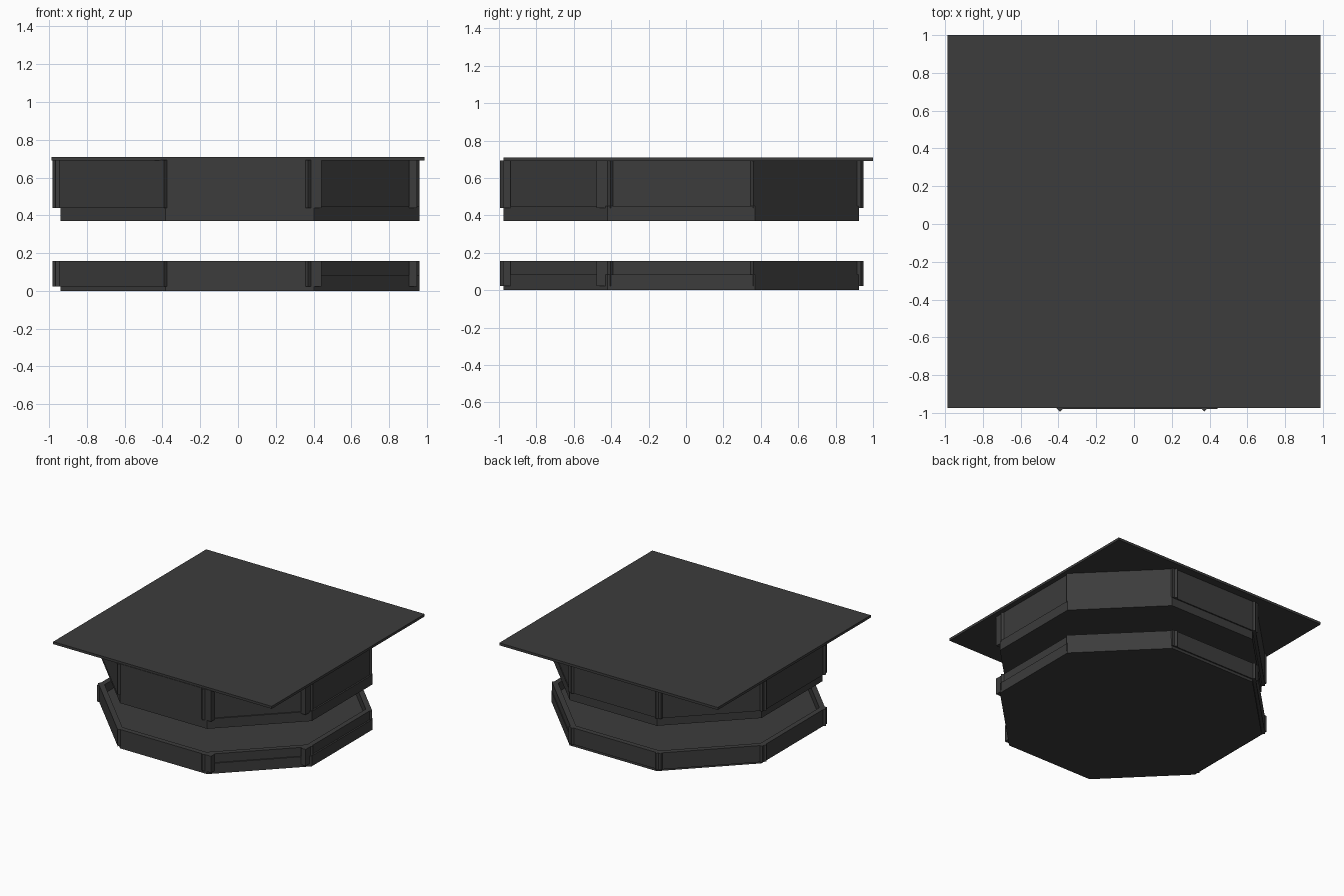
import bpy, bmesh
from math import cos, sin, pi, tan
from mathutils import Matrix

if "Cube" in bpy.data.objects:
    bpy.data.objects.remove(bpy.data.objects["Cube"])

dark = bpy.data.materials.new("dark_grey")
dark.diffuse_color = (0.045, 0.045, 0.045, 1)
dark.use_nodes = True
dark.node_tree.nodes["Principled BSDF"].inputs["Base Color"].default_value = dark.diffuse_color


def finish(name, bm):
    bmesh.ops.recalc_face_normals(bm, faces=bm.faces[:])
    me = bpy.data.meshes.new(name)
    bm.to_mesh(me)
    bm.free()
    me.materials.append(dark)
    ob = bpy.data.objects.new(name, me)
    bpy.context.collection.objects.link(ob)
    return ob


def add_box(bm, size, matrix):
    bmesh.ops.create_cube(bm, size=1, matrix=matrix @ Matrix.Diagonal((*size, 1)))


def octagon_slab(name, z0, z1, apothem=0.95, centre=(0.01, -0.025)):
    bm = bmesh.new()
    r = apothem / cos(pi / 8)
    place = Matrix.Translation((*centre, (z0 + z1) / 2)) @ Matrix.Rotation(pi / 8, 4, 'Z')
    bmesh.ops.create_cone(bm, cap_ends=True, segments=8, radius1=r, radius2=r,
                          depth=z1 - z0, matrix=place)
    return finish(name, bm)


# Eight wall boards around a slab; some slide slightly along their side
SLIDE = {0: -0.04, 6: 0.035}


def wall_ring(name, z0, z1, apothem=0.957, thick=0.042, length=0.834):
    for i in range(8):
        bm = bmesh.new()
        place = (Matrix.Translation((-0.01, -0.022, (z0 + z1) / 2))
                 @ Matrix.Rotation(i * pi / 4, 4, 'Z')
                 @ Matrix.Translation((apothem - thick / 2, SLIDE.get(i, 0), 0)))
        add_box(bm, (thick, length, z1 - z0), place)
        finish(f"{name}_{i + 1}", bm)


# Lower tray
octagon_slab("lower_floor", 0, 0.085)
wall_ring("lower_wall", 0.022, 0.157)

# Upper tray
octagon_slab("upper_floor", 0.37, 0.45)
wall_ring("upper_wall", 0.44, 0.693)

# Square roof board
bm = bmesh.new()
add_box(bm, (1.975, 1.975, 0.02), Matrix.Translation((0, 0.0125, 0.7)))
finish("roof_board", bm)
